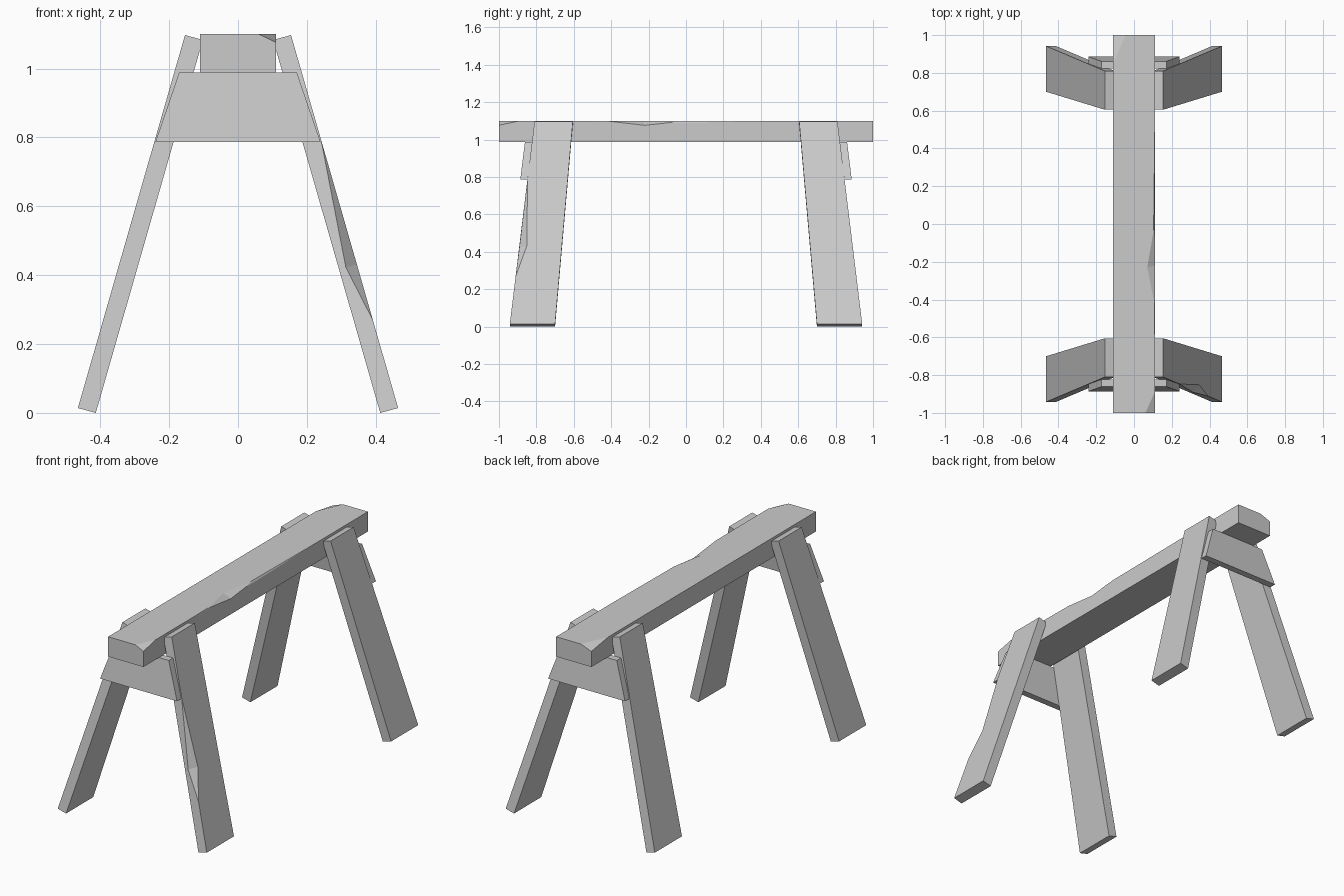
import bpy, bmesh
from mathutils import Vector

if "Cube" in bpy.data.objects:
    bpy.data.objects.remove(bpy.data.objects["Cube"])


def solid(name, points):
    """Flat-faced convex block spanning the given corner points."""
    bm = bmesh.new()
    for p in points:
        bm.verts.new(p)
    bmesh.ops.convex_hull(bm, input=bm.verts)
    bmesh.ops.dissolve_limit(bm, angle_limit=0.002, verts=bm.verts, edges=bm.edges)
    bmesh.ops.recalc_face_normals(bm, faces=bm.faces)
    mesh = bpy.data.meshes.new(name)
    bm.to_mesh(mesh)
    bm.free()
    obj = bpy.data.objects.new(name, mesh)
    bpy.context.collection.objects.link(obj)
    return obj


def chip(obj, points, outward):
    """Break a piece off an edge or corner: cut the hull swept outward."""
    out = Vector(outward) * 0.1
    pts = [Vector(p) for p in points]
    cutter = solid("chip_cutter", pts + [p + out for p in pts])
    cutter.hide_render = True
    mod = obj.modifiers.new("chip", 'BOOLEAN')
    mod.operation = 'DIFFERENCE'
    mod.solver = 'EXACT'
    mod.object = cutter
    bpy.context.view_layer.objects.active = obj
    bpy.ops.object.modifier_apply(modifier=mod.name)
    bpy.data.objects.remove(cutter)


# Top beam
W, TOP, LOW = 0.11, 1.10, 0.988
beam = solid("top_beam", [(x, y, z) for x in (-W, W) for y in (-1, 1) for z in (LOW, TOP)])
# Worn right edge, deep notch, and two broken corners
chip(beam, [(W, -0.6, TOP), (W, 0.5, TOP), (0.104, 0.0, TOP), (W, 0.0, 1.09)], (1, 0, 1))
chip(beam, [(W, -0.43, TOP), (W, 0.0, TOP), (0.07, -0.23, TOP), (W, -0.22, 1.076)], (1, 0, 1))
for s, y_len, x_len in ((1, 0.11, 0.05), (-1, 0.15, 0.065)):
    chip(beam, [(s * W, -s * (1 - y_len), TOP), (s * (W - x_len), -s, TOP),
                (s * W, -s, 1.076)], (s, -s, 1))

# Splayed, tapering legs and the end plates that tie each pair
for end, sy in (("front", -1), ("back", 1)):
    for side, sx in (("left", -1), ("right", 1)):
        top = [(0.154, y, 1.097) for y in (0.605, 0.81)]
        foot = [(0.465, y, 0.014) for y in (0.70, 0.942)]
        outer = top + foot
        inner = [(x - 0.052, y, z - 0.014) for x, y, z in outer]
        leg = solid(f"{end}_{side}_leg", [(sx * x, sy * y, z) for x, y, z in outer + inner])
        if end == "front" and side == "right":
            # Splintered outer edge
            a, b = Vector((0.154, -0.81, 1.097)), Vector((0.465, -0.942, 0.014))
            mid = a.lerp(b, 0.615)
            chip(leg, [a.lerp(b, 0.28), a.lerp(b, 0.765),
                       mid + Vector((-0.032, 0, -0.0086)), mid + Vector((0, 0.04, 0))],
                 (1, -1, 0))
    plate = [(x * s, sy * (y + t), z) for s in (-1, 1) for t in (0, 0.038)
             for x, y, z in ((0.171, 0.823, 0.988), (0.24, 0.848, 0.786))]
    solid(f"{end}_plate", plate)
